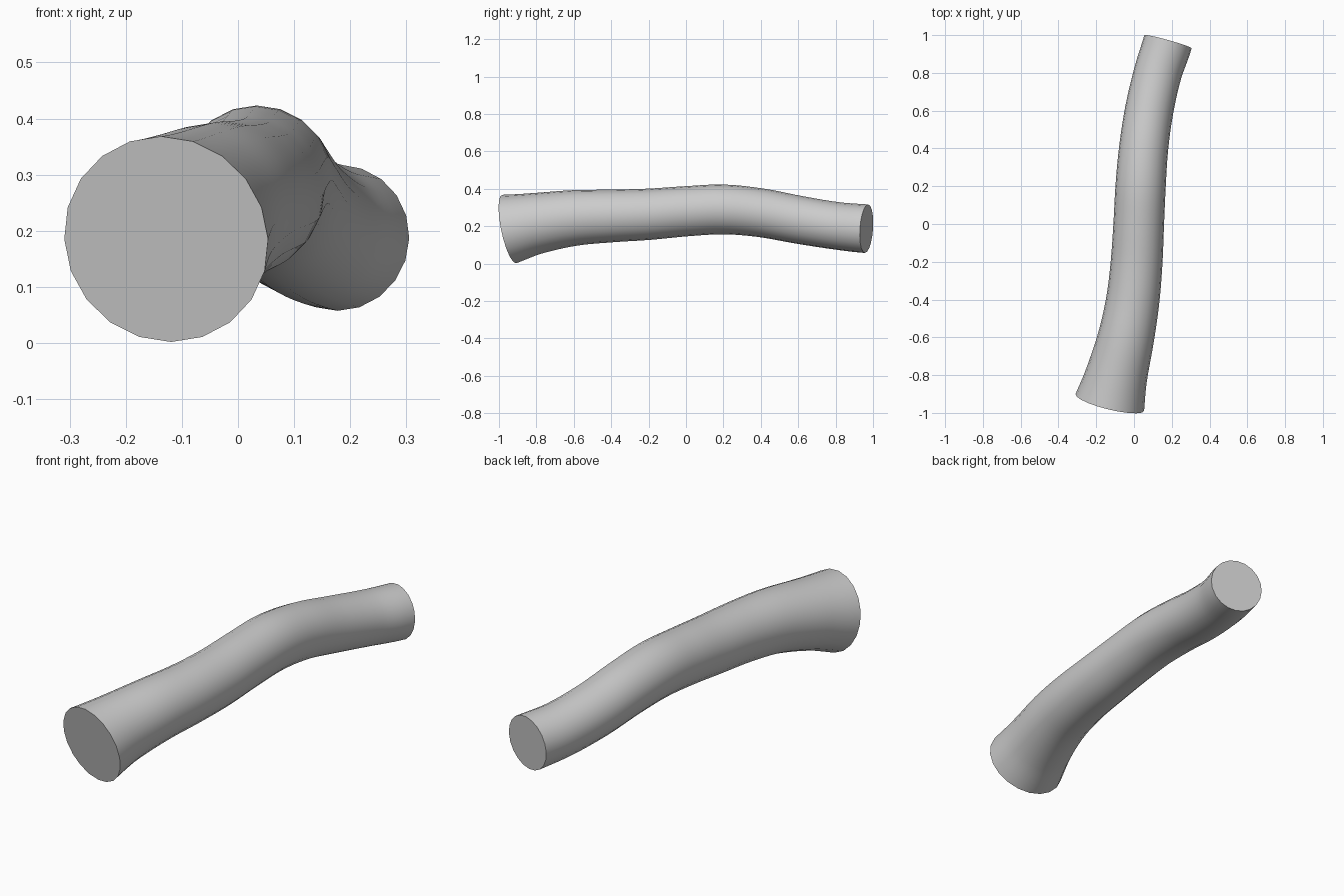
import bpy, bmesh, math
from mathutils import Vector

if "Cube" in bpy.data.objects:
    bpy.data.objects.remove(bpy.data.objects["Cube"])

SIDES, STEPS = 20, 5

# Centre line stations: x, y, z, radius
stations = [
    (-0.128, -0.945, 0.185, 0.187), (-0.092, -0.8, 0.215, 0.164),
    (-0.042, -0.6, 0.244, 0.149), (-0.006, -0.4, 0.255, 0.141),
    (0.014, -0.2, 0.264, 0.137), (0.025, 0.0, 0.280, 0.134),
    (0.035, 0.2, 0.290, 0.133), (0.051, 0.4, 0.272, 0.130),
    (0.080, 0.6, 0.235, 0.128), (0.126, 0.8, 0.203, 0.127),
    (0.180, 0.965, 0.187, 0.130),
]
pts = [Vector(s) for s in stations]
slopes = [(pts[min(i + 1, len(pts) - 1)] - pts[max(i - 1, 0)]) /
          (pts[min(i + 1, len(pts) - 1)].y - pts[max(i - 1, 0)].y)
          for i in range(len(pts))]
# End slopes set the tilt of the two cut faces
slopes[0] = Vector((0.245, 1, 0.21, -0.17))
slopes[-1] = Vector((0.28, 1, -0.07, 0.0))


def sample(i, t):
    """Hermite position and direction between stations i and i + 1."""
    p, q = pts[i], pts[i + 1]
    h = q.y - p.y
    a, b = slopes[i] * h, slopes[i + 1] * h
    pos = (p * (2*t**3 - 3*t**2 + 1) + a * (t**3 - 2*t**2 + t)
           + q * (3*t**2 - 2*t**3) + b * (t**3 - t**2))
    d = ((p - q) * (6*t**2 - 6*t) + a * (3*t**2 - 4*t + 1)
         + b * (3*t**2 - 2*t))
    return pos, d.to_3d().normalized()


samples = [sample(i, k / STEPS) for i in range(len(pts) - 1) for k in range(STEPS)]
samples.append(sample(len(pts) - 2, 1.0))

# Rings swept along the centre line
bm = bmesh.new()
rings = []
for pos, d in samples:
    side = d.cross(Vector((0, 0, 1))).normalized()
    up = side.cross(d)
    ring = []
    for k in range(SIDES):
        a = 2 * math.pi * k / SIDES
        ring.append(bm.verts.new(pos.to_3d() + (side * math.cos(a) + up * math.sin(a)) * pos.w))
    rings.append(ring)
for r, s in zip(rings, rings[1:]):
    for k in range(SIDES):
        n = (k + 1) % SIDES
        bm.faces.new((r[k], r[n], s[n], s[k]))

# Flat cut ends
bm.faces.new(rings[0])
bm.faces.new(rings[-1])
bmesh.ops.recalc_face_normals(bm, faces=bm.faces)

mesh = bpy.data.meshes.new("log")
bm.to_mesh(mesh)
bm.free()
log = bpy.data.objects.new("log", mesh)
bpy.context.collection.objects.link(log)
bpy.context.view_layer.objects.active = log
log.select_set(True)
bpy.ops.object.shade_smooth_by_angle(angle=math.radians(40))
